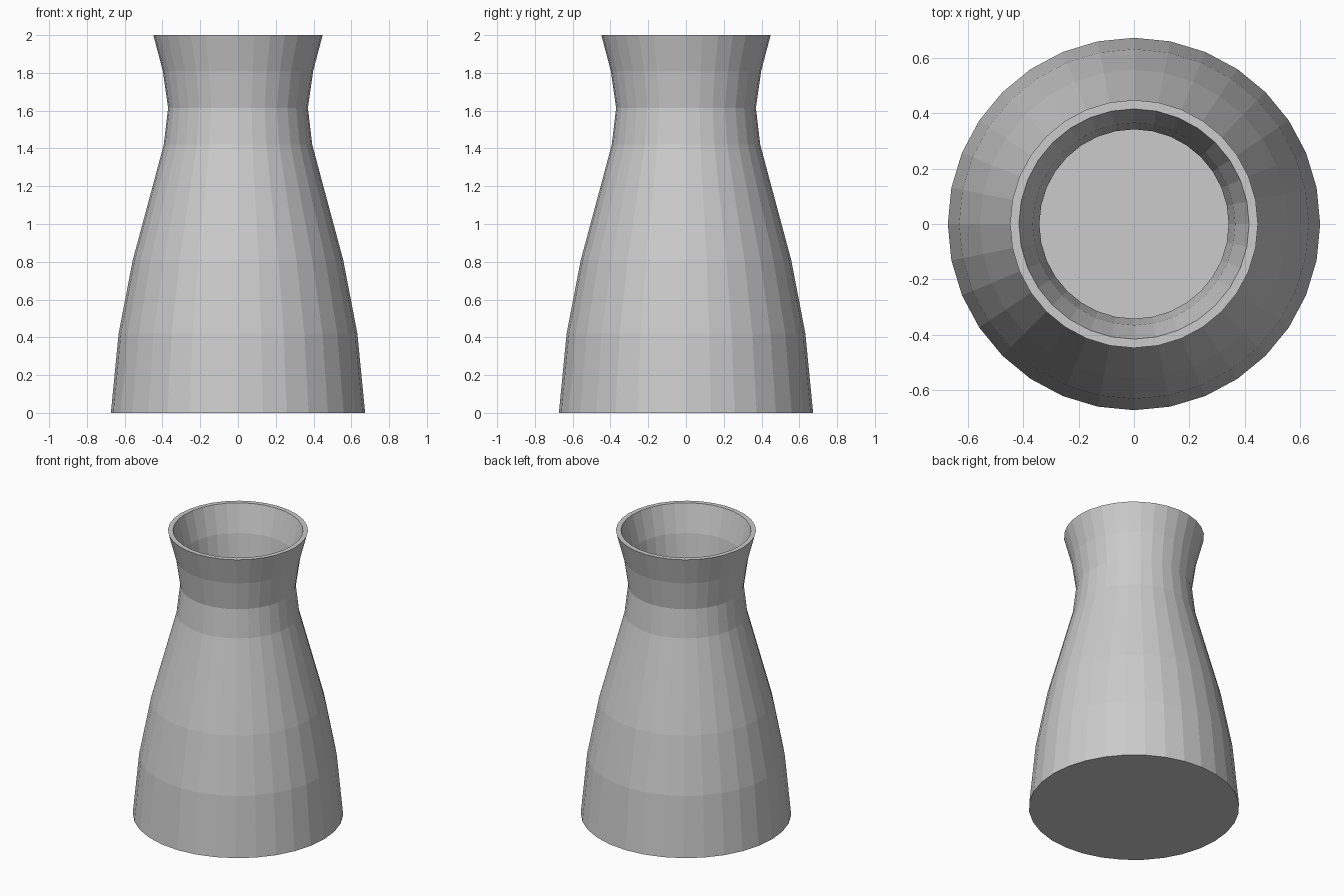
import bpy, bmesh, math

if "Cube" in bpy.data.objects:
    bpy.data.objects.remove(bpy.data.objects["Cube"])

SIDES = 32
WALL = 0.032
FLOOR = 0.03

# Outer silhouette (radius, height), from the base to the lip
outer = [(0.673, 0), (0.632, 0.42), (0.557, 0.81), (0.46, 1.17),
         (0.393, 1.42), (0.37, 1.615), (0.398, 1.81), (0.448, 2.0)]
# Inner wall, from the lip down to the inside floor
inner = [(r - WALL, z) for r, z in reversed(outer[1:])] + [(0.635, FLOOR)]
inner[2] = (0.342, 1.615)

bm = bmesh.new()


def ring(r, z):
    return [bm.verts.new((r * math.cos(2 * math.pi * i / SIDES),
                          r * math.sin(2 * math.pi * i / SIDES), z))
            for i in range(SIDES)]


# Lathe the profile
rings = [ring(r, z) for r, z in outer + inner]
for a, b in zip(rings, rings[1:]):
    for i in range(SIDES):
        j = (i + 1) % SIDES
        bm.faces.new((a[i], a[j], b[j], b[i]))

# Underside and inside floor
bm.faces.new(rings[0][::-1])
bm.faces.new(rings[-1])
bmesh.ops.recalc_face_normals(bm, faces=bm.faces)

mesh = bpy.data.meshes.new("vase")
bm.to_mesh(mesh)
bm.free()
bpy.context.collection.objects.link(bpy.data.objects.new("vase", mesh))
